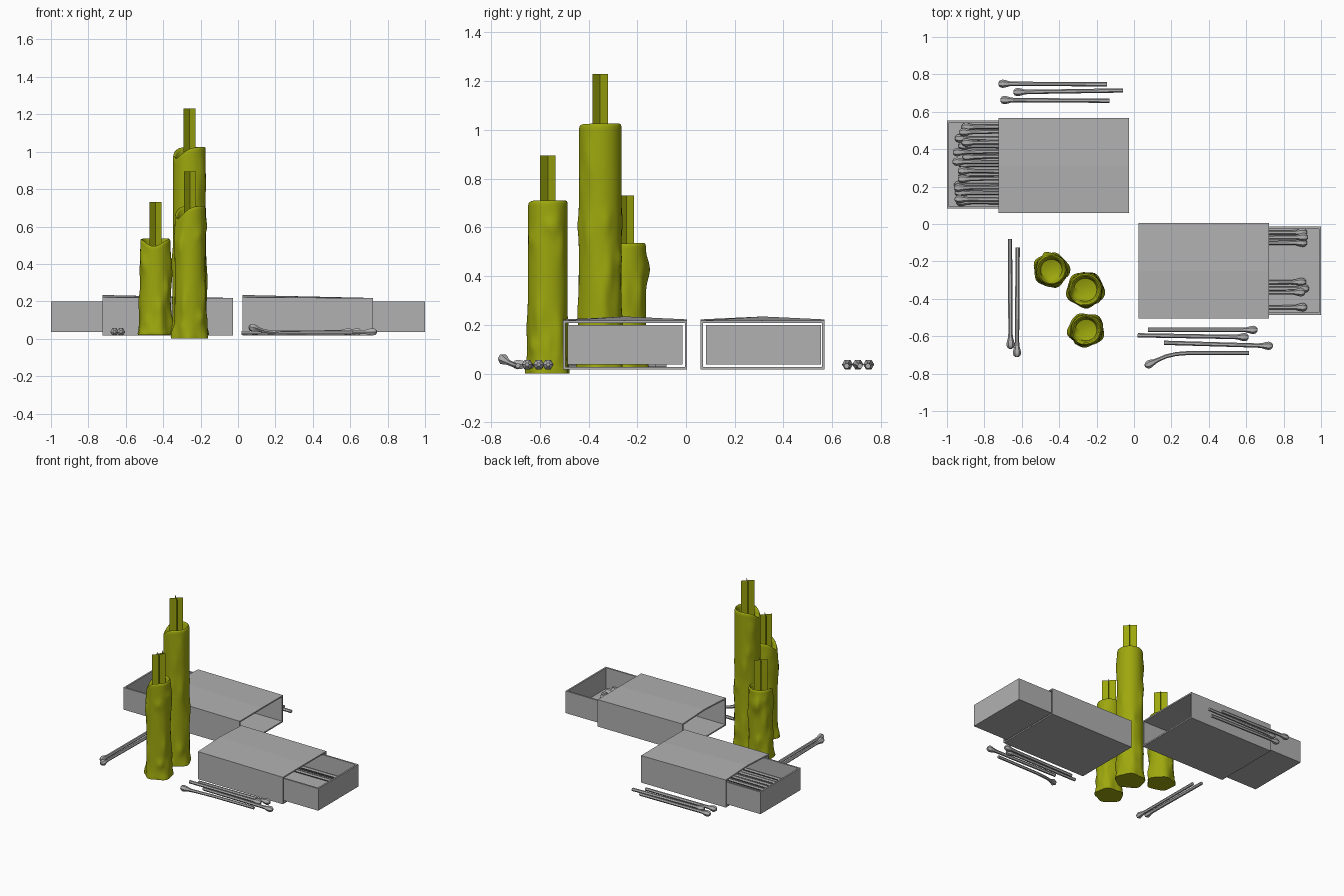
import bpy, bmesh, random
from math import sin, cos, pi, exp, atan2
from mathutils import Vector

if "Cube" in bpy.data.objects:
    bpy.data.objects.remove(bpy.data.objects["Cube"])

random.seed(4)


def material(name, *rgb):
    m = bpy.data.materials.new(name)
    m.diffuse_color = (*rgb, 1)
    m.use_nodes = True
    m.node_tree.nodes["Principled BSDF"].inputs["Base Color"].default_value = m.diffuse_color
    return m


wax = material("olive_wax", 0.34, 0.39, 0.004)
grey = material("mid_grey", 0.44, 0.44, 0.44)


def make(name, bm, mat=grey, smooth=None):
    bmesh.ops.recalc_face_normals(bm, faces=bm.faces)
    me = bpy.data.meshes.new(name)
    bm.to_mesh(me)
    bm.free()
    me.materials.append(mat)
    ob = bpy.data.objects.new(name, me)
    bpy.context.collection.objects.link(ob)
    if smooth:
        bpy.context.view_layer.objects.active = ob
        ob.select_set(True)
        bpy.ops.object.shade_smooth_by_angle(angle=smooth)
        ob.select_set(False)
    return ob


def loft(bm, rings, cap=True):
    vs = [[bm.verts.new(p) for p in r] for r in rings]
    n = len(vs[0])
    for a, b in zip(vs, vs[1:]):
        for i in range(n):
            j = (i + 1) % n
            bm.faces.new((a[i], a[j], b[j], b[i]))
    if cap:
        bm.faces.new(vs[0][::-1])
        bm.faces.new(vs[-1])
    return vs


def wrap(a):
    return atan2(sin(a), cos(a))


# Candles: dripping wax body with a lowered rim section and a hollow melt pool
def candle(name, x, y, z0, top, r, wick_top, dip_dir, dip):
    n, levels = 48, 56
    drips = [(random.uniform(0, 2 * pi), random.uniform(0.03, 0.95),
              random.uniform(0.03, 0.09), random.uniform(0.004, 0.011)) for _ in range(26)]
    phase = random.uniform(0, 6)
    h = top - z0

    def rim(a):
        return top - dip * exp(-(wrap(a - dip_dir) / 0.85) ** 2)

    def radius(a, t):
        z = t * h
        rr = r * (0.97 + 0.015 * cos(5 * a + phase) * (1 - t))
        rr += (0.014 + 0.005 * cos(5 * a + phase) + 0.004 * cos(2 * a)) * exp(-z / 0.05)
        for da, dt, dl, amp in drips:
            rr += amp * (1 - t ** 8) * exp(-(wrap(a - da) / 0.25) ** 2 - ((t - dt) * h / dl) ** 2)
        return rr

    angles = [2 * pi * i / n for i in range(n)]

    def ring(t, s, height):
        return [(x + radius(a, t) * s * cos(a), y + radius(a, t) * s * sin(a), height(a))
                for a in angles]

    rings = [ring(k / levels, 0.97 if k == 0 else 1.0,
                  lambda a, t=k / levels: z0 + (rim(a) - 0.012 - z0) * t)
             for k in range(levels + 1)]
    # rounded rim, then the bowl
    for s, dz in ((0.97, 0.003), (0.91, 0.0), (0.85, 0.004), (0.80, 0.014)):
        rings.append(ring(1, s, lambda a: rim(a) - dz))
    floor = top - dip - 0.02
    for s, dz in ((0.70, 0.0), (0.4, 0.008), (0.08, 0.011)):
        rings.append(ring(1, s, lambda a: floor - dz))
    bm = bmesh.new()
    loft(bm, rings)
    make(name, bm, wax, 1.0)

    # Wick made from two cards crossed along the diagonals
    bm = bmesh.new()
    w, zb = 0.0325, floor - 0.03
    for dx, dy in ((w, w), (w, -w)):
        bm.faces.new([bm.verts.new(p) for p in (
            (x - dx, y - dy, zb), (x + dx, y + dy, zb),
            (x + dx, y + dy, wick_top), (x - dx, y - dy, wick_top))])
    make(name + "_wick", bm, wax)


candle("tall_candle", -0.26, -0.352, 0.02, 1.025, 0.09, 1.23, 3.6, 0.06)
candle("medium_candle", -0.256, -0.567, 0.0, 0.71, 0.084, 0.895, 3.6, 0.07)
candle("short_candle", -0.442, -0.245, 0.02, 0.535, 0.083, 0.73, 4.6, 0.04)


# Matchbox sleeve: open tube whose top bulges at the -x end
def sleeve(name, x0, x1, y0, y1):
    bm = bmesh.new()
    ym = (y0 + y1) / 2

    def section(x, t, edge, peak):
        return [(x, y0 + t, 0.017 + t), (x, y1 - t, 0.017 + t), (x, y1 - t, edge - t),
                (x, ym, peak - t), (x, y0 + t, edge - t)]
    left, right = (0.222, 0.234), (0.217, 0.218)
    rings = [section(x0, 0, *left), section(x1, 0, *right),
             section(x1, 0.01, *right), section(x0, 0.01, *left)]
    vs = loft(bm, rings, cap=False)
    for i in range(5):
        j = (i + 1) % 5
        bm.faces.new((vs[3][i], vs[3][j], vs[0][j], vs[0][i]))
    make(name, bm)


# Sliding tray: open-topped box with walls and floor
def tray(name, x0, x1, y0, y1):
    def rect(t, z):
        return [(x0 + t, y0 + t, z), (x1 - t, y0 + t, z), (x1 - t, y1 - t, z), (x0 + t, y1 - t, z)]
    bm = bmesh.new()
    loft(bm, [rect(0, 0.036), rect(0, 0.2), rect(0.012, 0.2), rect(0.012, 0.046)])
    make(name, bm)


sleeve("right_sleeve", 0.025, 0.722, -0.505, 0.005)
tray("right_tray", 0.305, 1.0, -0.486, -0.014)
sleeve("left_sleeve", -0.725, -0.028, 0.06, 0.568)
tray("left_tray", -1.0, -0.307, 0.082, 0.553)


# Match: six-sided stick lofted along a path from tail to head tip
def match(name, pts, r=0.0115):
    pts = [Vector(p) for p in pts]
    end, d = pts[-1], (pts[-1] - pts[-2]).normalized()
    path = [(p, r) for p in pts[:-1]]
    for back, rad in ((0.085, r), (0.06, 0.013), (0.04, 0.019), (0.022, 0.0225),
                      (0.008, 0.018), (0.0, 0.008)):
        path.append((end - d * back, rad))
    rings = []
    for i, (p, rad) in enumerate(path):
        t = (path[min(i + 1, len(path) - 1)][0] - path[max(i - 1, 0)][0]).normalized()
        u = t.cross(Vector((0, 0, 1))).normalized()
        v = u.cross(t)
        rings.append([p + (u * cos(k * pi / 3) + v * sin(k * pi / 3)) * rad for k in range(6)])
    bm = bmesh.new()
    loft(bm, rings)
    make(name, bm, smooth=0.6)


# Loose matches: (tail, head tip)
loose = [((0.075, -0.566), (0.66, -0.566)), ((0.02, -0.595), (0.613, -0.605)),
         ((0.16, -0.635), (0.742, -0.652)), ((-0.663, -0.08), (-0.66, -0.667)),
         ((-0.622, -0.125), (-0.626, -0.712)), ((-0.145, 0.747), (-0.725, 0.75)),
         ((-0.06, 0.714), (-0.645, 0.705)), ((-0.13, 0.659), (-0.715, 0.663))]
for i, (a, b) in enumerate(loose):
    match(f"loose_match_{i + 1}", [(*a, 0.031), (*b, 0.037)])
match("burnt_match", [(0.615, -0.69, 0.032), (0.29, -0.69, 0.030), (0.225, -0.695, 0.031),
                      (0.17, -0.708, 0.036), (0.125, -0.728, 0.045), (0.06, -0.76, 0.064)], 0.0105)

# Few matches left in the right tray
for i, (y, x) in enumerate(((-0.045, 0.925), (-0.07, 0.93), (-0.1, 0.925), (-0.31, 0.92),
                            (-0.345, 0.935), (-0.365, 0.915), (-0.445, 0.925))):
    z = 0.068 + 0.022 * (i in (1, 5))
    match(f"right_box_match_{i + 1}", [(x - 0.585, y - 0.004, z), (x, y, z)])

# Left tray is well filled, in two layers
for layer in range(2):
    for k in range(9 - layer):
        y = 0.113 + 0.05 * k + 0.025 * layer + random.uniform(-0.006, 0.006)
        x = -0.945 + random.uniform(-0.027, 0.03)
        z = 0.068 + 0.03 * layer
        match(f"left_box_match_{layer + 1}_{k + 1}",
              [(x + 0.585, min(0.525, max(0.11, y + random.uniform(-0.012, 0.012))), z), (x, y, z)])
